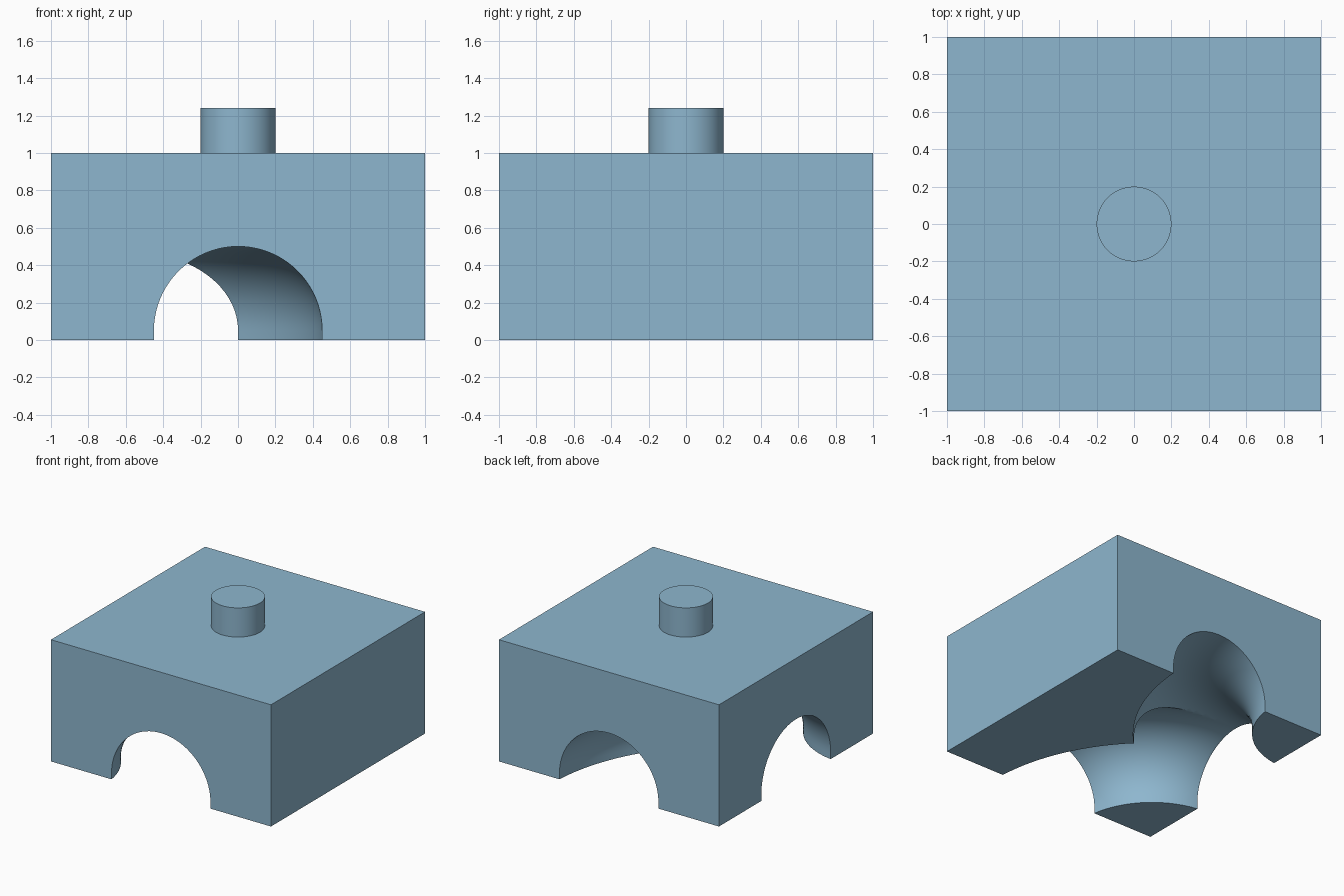
import bpy, bmesh, math
from mathutils import Matrix, Vector

if "Cube" in bpy.data.objects:
    bpy.data.objects.remove(bpy.data.objects["Cube"])

blue = bpy.data.materials.new("soft_blue")
blue.diffuse_color = (0.27, 0.47, 0.62, 1)
blue.use_nodes = True
blue.node_tree.nodes["Principled BSDF"].inputs["Base Color"].default_value = blue.diffuse_color


def add_object(name, bm):
    bmesh.ops.recalc_face_normals(bm, faces=bm.faces)
    mesh = bpy.data.meshes.new(name)
    bm.to_mesh(mesh)
    bm.free()
    mesh.materials.append(blue)
    obj = bpy.data.objects.new(name, mesh)
    bpy.context.collection.objects.link(obj)
    return obj


def smooth(obj):
    bpy.ops.object.select_all(action='DESELECT')
    obj.select_set(True)
    bpy.context.view_layer.objects.active = obj
    bpy.ops.object.shade_smooth_by_angle(angle=math.radians(30))


def curved_tunnel(name, side):
    """Arched profile swept a quarter turn round a pivot outside one left corner."""
    pivot, radius, half, spring = 1.093, 1.098, 0.448, 0.05
    bm = bmesh.new()
    arch = [(radius + half, -0.1)]
    for i in range(41):
        a = math.pi * i / 40
        arch.append((radius + half * math.cos(a), spring + 0.45 * math.sin(a)))
    arch.append((radius - half, -0.1))
    steps, rings = 64, []
    for j in range(steps + 1):
        t = math.pi / 2 * j / steps
        rings.append([bm.verts.new((-pivot + r * math.cos(t),
                                    side * (pivot - r * math.sin(t)), z))
                      for r, z in arch])
    n = len(arch)
    for r0, r1 in zip(rings, rings[1:]):
        for i in range(n):
            k = (i + 1) % n
            bm.faces.new((r0[i], r0[k], r1[k], r1[i]))
    bm.faces.new(rings[0])
    bm.faces.new(rings[-1])
    cutter = add_object(name, bm)
    cutter.hide_render = True
    return cutter


# Block
bm = bmesh.new()
bmesh.ops.create_cube(bm, size=1, matrix=Matrix.Translation((0, 0, 0.5)) @ Matrix.Diagonal((2, 2, 1, 1)))
block = add_object("block", bm)

# Forked tunnel: front to left and back to left
for name, side in (("front_tunnel_cutter", -1), ("back_tunnel_cutter", 1)):
    cutter = curved_tunnel(name, side)
    bpy.context.view_layer.objects.active = block
    mod = block.modifiers.new(name, 'BOOLEAN')
    mod.operation = 'DIFFERENCE'
    mod.solver = 'EXACT'
    mod.object = cutter
    bpy.ops.object.modifier_apply(modifier=mod.name)
    bpy.data.objects.remove(cutter)
smooth(block)

# Round peg on top
bm = bmesh.new()
bmesh.ops.create_cone(bm, cap_ends=True, segments=64, radius1=0.2, radius2=0.2, depth=0.24,
                      matrix=Matrix.Translation((0, 0, 1.12)))
smooth(add_object("top_peg", bm))
